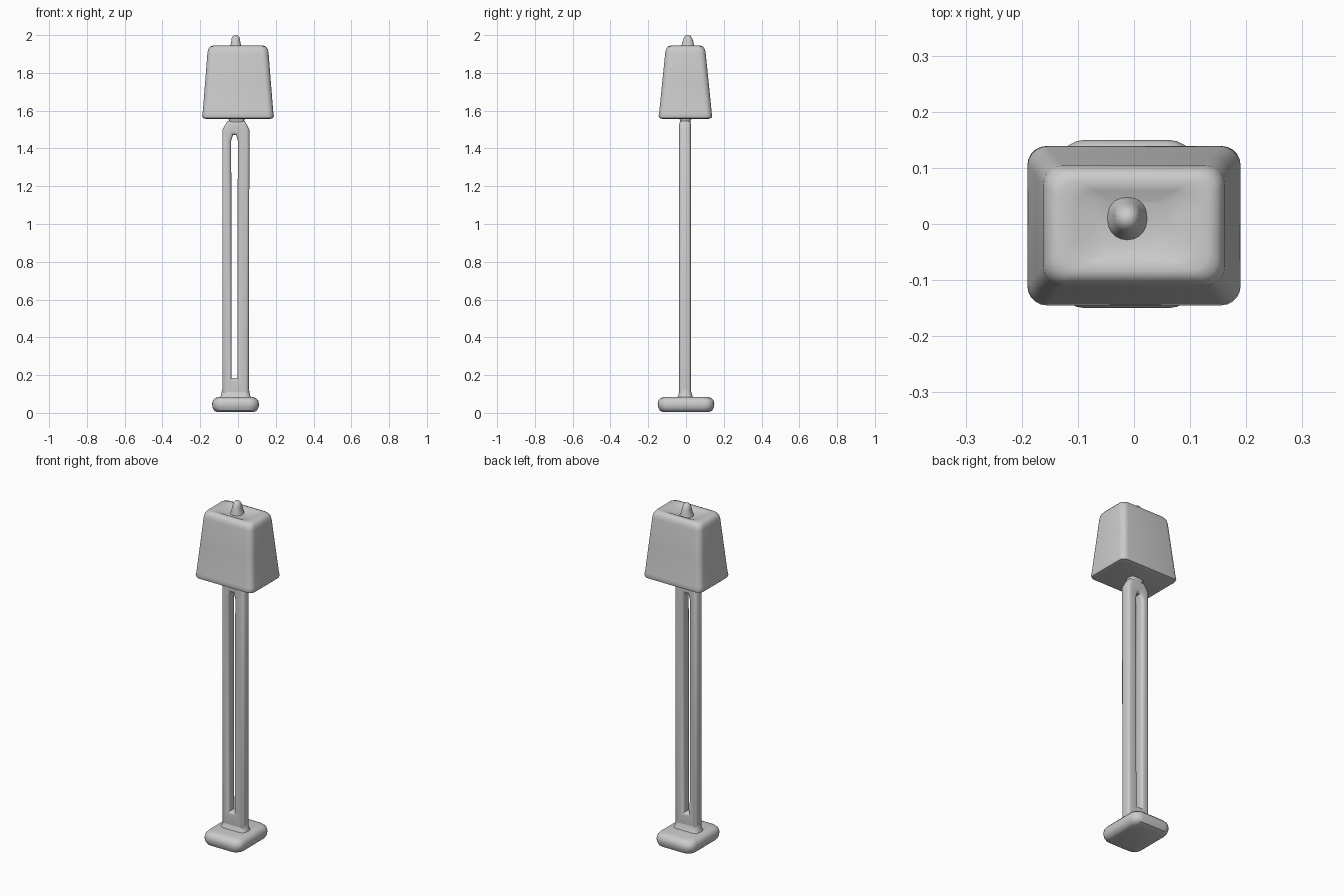
import bpy, bmesh, math


def finish(name, bm, angle=40):
    bmesh.ops.recalc_face_normals(bm, faces=bm.faces[:])
    mesh = bpy.data.meshes.new(name)
    bm.to_mesh(mesh)
    bm.free()
    ob = bpy.data.objects.new(name, mesh)
    bpy.context.collection.objects.link(ob)
    bpy.ops.object.select_all(action='DESELECT')
    ob.select_set(True)
    bpy.context.view_layer.objects.active = ob
    bpy.ops.object.shade_smooth_by_angle(angle=math.radians(angle))
    return ob


def loft(name, cx, cy, sections, steps=5):
    """Stack rounded rectangles given as (z, half_x, half_y, corner_radius)."""
    bm = bmesh.new()
    rings = []
    for z, hx, hy, r in sections:
        ring = []
        for q, (sx, sy) in enumerate([(1, 1), (-1, 1), (-1, -1), (1, -1)]):
            for i in range(steps + 1):
                a = math.pi / 2 * (q + i / steps)
                ring.append(bm.verts.new((cx + sx * (hx - r) + r * math.cos(a),
                                          cy + sy * (hy - r) + r * math.sin(a), z)))
        rings.append(ring)
    for lo, hi in zip(rings, rings[1:]):
        for i in range(len(lo)):
            j = (i + 1) % len(lo)
            bm.faces.new((lo[i], lo[j], hi[j], hi[i]))
    bm.faces.new(rings[0][::-1])
    bm.faces.new(rings[-1])
    return finish(name, bm)


# Cushion-edged base slab
loft("base", -0.013, 0, [
    (0.004, 0.095, 0.120, 0.040), (0.012, 0.113, 0.139, 0.045),
    (0.028, 0.122, 0.147, 0.050), (0.048, 0.124, 0.150, 0.050),
    (0.066, 0.120, 0.146, 0.050), (0.079, 0.108, 0.133, 0.045),
    (0.085, 0.088, 0.110, 0.040)])

# Flared foot where the stem meets the base
loft("stem_foot", -0.013, -0.004, [
    (0.078, 0.086, 0.045, 0.035), (0.092, 0.077, 0.037, 0.030),
    (0.125, 0.071, 0.028, 0.020)])

# Twin-post stem: slotted plate with rounded rims
outer = [(-0.083, 0.075), (0.058, 0.075), (0.060, 1.50),
         (0.036, 1.545), (-0.055, 1.545), (-0.083, 1.50)]
slot = [(-0.034, 0.185), (-0.003, 0.185), (-0.001, 1.44),
        (-0.010, 1.472), (-0.026, 1.472), (-0.036, 1.44)]
bm = bmesh.new()
layers = [[[bm.verts.new((x, y, z)) for x, z in pts] for pts in (outer, slot)]
          for y in (-0.036, 0.026)]
(fo, fi), (bo, bi) = layers
for i in range(6):
    j = (i + 1) % 6
    for a, b in ((fo, fi), (fi, bi), (bi, bo), (bo, fo)):
        bm.faces.new((a[i], a[j], b[j], b[i]))
rims = [bm.edges.get((ring[i], ring[(i + 1) % 6]))
        for ring in (fo, fi, bo, bi) for i in range(6)]
bmesh.ops.recalc_face_normals(bm, faces=bm.faces[:])
bmesh.ops.bevel(bm, geom=rims, offset=0.017, segments=4, profile=0.5, affect='EDGES')
finish("twin_post_stem", bm)

# Neck between stem and shade
loft("neck", -0.007, -0.003, [
    (1.525, 0.038, 0.026, 0.02), (1.548, 0.040, 0.028, 0.02),
    (1.566, 0.048, 0.036, 0.03)])

# Tapered rectangular shade with a shallow dip on top
loft("shade", 0, -0.003, [
    (1.557, 0.172, 0.124, 0.025), (1.561, 0.186, 0.138, 0.032),
    (1.572, 0.190, 0.142, 0.034), (1.590, 0.187, 0.139, 0.034),
    (1.750, 0.174, 0.123, 0.034), (1.905, 0.162, 0.107, 0.034),
    (1.925, 0.158, 0.103, 0.034), (1.939, 0.148, 0.094, 0.034),
    (1.944, 0.133, 0.081, 0.034), (1.940, 0.105, 0.062, 0.034),
    (1.928, 0.070, 0.045, 0.034)])

# Finial on top of the shade
loft("finial", -0.012, 0.010, [
    (1.920, 0.038, 0.040, 0.036), (1.945, 0.028, 0.034, 0.027),
    (1.965, 0.024, 0.029, 0.023), (1.985, 0.021, 0.022, 0.020),
    (1.996, 0.014, 0.014, 0.0135), (2.000, 0.005, 0.005, 0.0045)])
